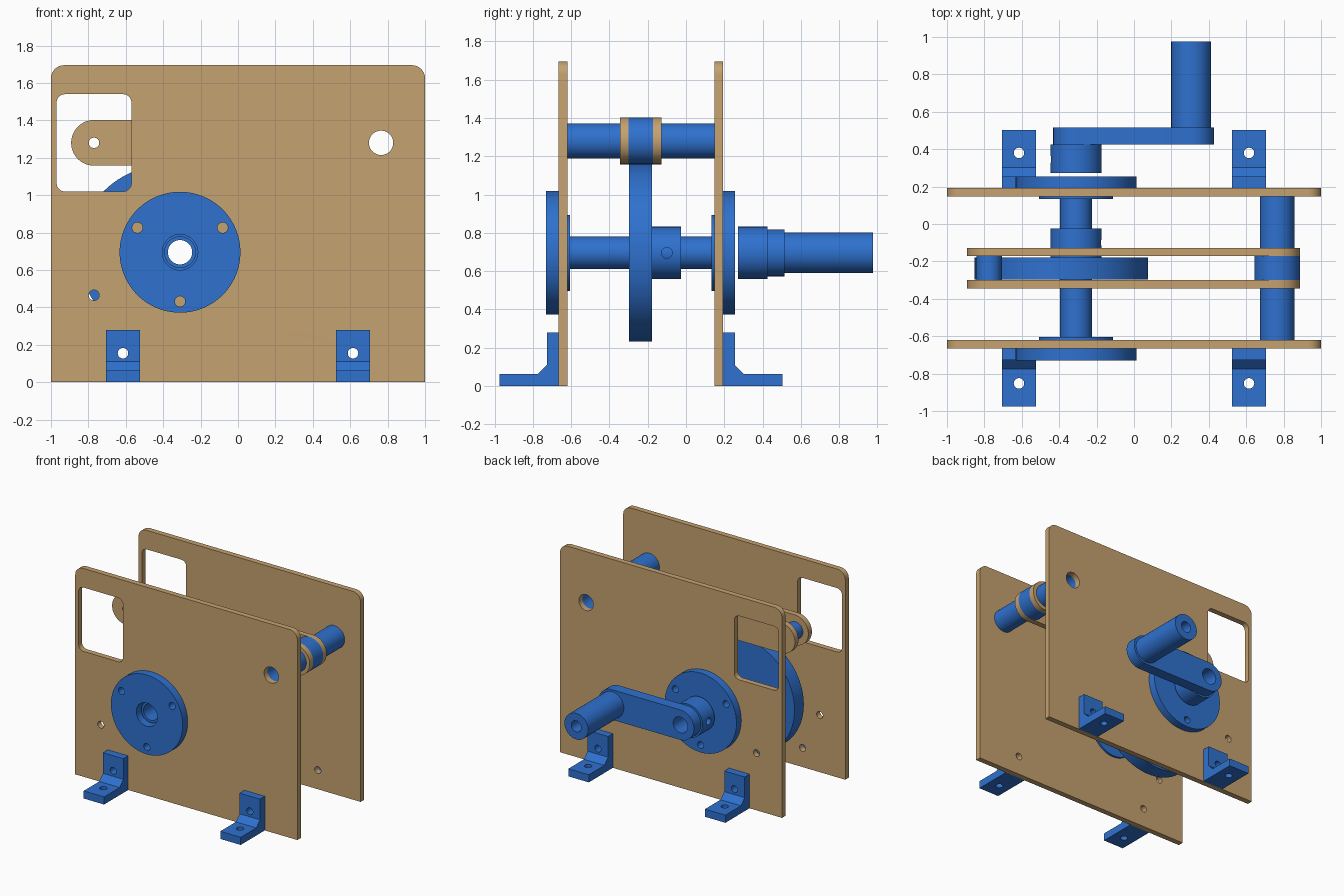
import bpy, bmesh, math
from mathutils import Matrix, Vector

if "Cube" in bpy.data.objects:
    bpy.data.objects.remove(bpy.data.objects["Cube"])


def material(name, rgb):
    m = bpy.data.materials.new(name)
    m.diffuse_color = (*rgb, 1)
    m.use_nodes = True
    m.node_tree.nodes["Principled BSDF"].inputs["Base Color"].default_value = m.diffuse_color
    return m


TAN = material("tan board", (0.56, 0.36, 0.16))
BLUE = material("blue plastic", (0.028, 0.165, 0.62))


def circle(x, z, r, n=64):
    return [(x + r * math.cos(2 * math.pi * i / n), z + r * math.sin(2 * math.pi * i / n)) for i in range(n)]


def slot(x0, x1, z, r, n=32):
    """Outline of a bar with round ends."""
    arc = [math.pi * i / n - math.pi / 2 for i in range(n + 1)]
    return ([(x1 + r * math.cos(a), z + r * math.sin(a)) for a in arc]
            + [(x0 - r * math.cos(a), z - r * math.sin(a)) for a in arc])


def rounded(x0, x1, z0, z1, top, bottom):
    """Rectangle with separate top and bottom corner radii."""
    pts = []
    for cx, cz, r, start in ((x1, z1, top, 0), (x0, z1, top, 1), (x0, z0, bottom, 2), (x1, z0, bottom, 3)):
        if r == 0:
            pts.append((cx, cz))
            continue
        ox = cx - r if cx == x1 else cx + r
        oz = cz - r if cz == z1 else cz + r
        for i in range(9):
            a = math.pi / 2 * (start + i / 8)
            pts.append((ox + r * math.cos(a), oz + r * math.sin(a)))
    return pts


def finish(obj):
    bm = bmesh.new()
    bm.from_mesh(obj.data)
    bmesh.ops.remove_doubles(bm, verts=bm.verts, dist=0.0002)
    bmesh.ops.recalc_face_normals(bm, faces=bm.faces)
    bm.to_mesh(obj.data)
    bm.free()
    bpy.ops.object.select_all(action='DESELECT')
    obj.select_set(True)
    bpy.context.view_layer.objects.active = obj
    bpy.ops.object.shade_smooth_by_angle(angle=math.radians(30))


def prism(name, loops, y0, y1, mat):
    """Extrude an (x, z) outline with holes from y0 to y1."""
    cu = bpy.data.curves.new(name, 'CURVE')
    cu.dimensions = '2D'
    cu.fill_mode = 'BOTH'
    cu.extrude = (y1 - y0) / 2
    for loop in loops:
        s = cu.splines.new('POLY')
        s.points.add(len(loop) - 1)
        for p, (x, z) in zip(s.points, loop):
            p.co = (x, z, 0, 1)
        s.use_cyclic_u = True
    obj = bpy.data.objects.new(name, cu)
    bpy.context.collection.objects.link(obj)
    bpy.ops.object.select_all(action='DESELECT')
    obj.select_set(True)
    bpy.context.view_layer.objects.active = obj
    bpy.ops.object.convert(target='MESH')
    obj = bpy.context.view_layer.objects.active
    obj.data.transform(Matrix.Translation((0, (y0 + y1) / 2, 0)) @ Matrix.Rotation(math.pi / 2, 4, 'X'))
    obj.data.materials.clear()
    obj.data.materials.append(mat)
    finish(obj)
    return obj


def drill(obj, loc, axis, r, length):
    """Cut a round hole along an axis."""
    rot = Vector((0, 0, 1)).rotation_difference(Vector(axis)).to_euler()
    bpy.ops.mesh.primitive_cylinder_add(vertices=32, radius=r, depth=length, location=loc, rotation=rot)
    cutter = bpy.context.object
    cutter.hide_render = True
    mod = obj.modifiers.new("hole", 'BOOLEAN')
    mod.operation = 'DIFFERENCE'
    mod.solver = 'EXACT'
    mod.object = cutter
    bpy.context.view_layer.objects.active = obj
    bpy.ops.object.modifier_apply(modifier=mod.name)
    bpy.data.objects.remove(cutter)
    finish(obj)


SX, SZ = -0.31, 0.695      # main shaft axis
PX, PZ = 0.765, 1.28       # arm pivot axis
BX = 0.615                 # bracket offset
BORE, PIN = 0.065, 0.028

# Two side boards
board = [rounded(-1, 1, 0, 1.695, 0.07, 0), rounded(-0.97, -0.57, 1.02, 1.54, 0.045, 0.045),
         circle(PX, PZ, BORE), circle(SX, SZ, 0.2), circle(-0.77, 0.465, PIN, 32),
         circle(-BX, 0.155, PIN, 32), circle(BX, 0.155, PIN, 32)]
prism("front_board", board, -0.665, -0.62, TAN)
prism("back_board", board, 0.148, 0.193, TAN)

# Bearing flanges with their inner bosses
screws = [circle(SX + 0.263 * math.cos(math.radians(a)), SZ + 0.263 * math.sin(math.radians(a)), PIN, 32)
          for a in (30, 150, 270)]
for side, flange, boss in (("front", (-0.73, -0.665), (-0.665, -0.605)), ("back", (0.193, 0.255), (0.133, 0.193))):
    prism(side + "_flange", [circle(SX, SZ, 0.323, 96), circle(SX, SZ, 0.095)] + screws, *flange, BLUE)
    prism(side + "_flange_boss", [circle(SX, SZ, 0.199), circle(SX, SZ, 0.095)], *boss, BLUE)

# Hollow shaft, eccentric wheel and its collar
prism("main_shaft", [circle(SX, SZ, 0.085), circle(SX, SZ, BORE)], -0.68, 0.21, BLUE)
prism("eccentric_wheel", [circle(-0.388, 0.695, 0.464, 128), circle(SX, SZ, 0.085)], -0.298, -0.178, BLUE)
collar = prism("wheel_collar", [circle(SX, SZ, 0.137), circle(SX, SZ, 0.085)], -0.178, -0.025, BLUE)
drill(collar, (SX + 0.13, -0.1, SZ), (1, 0, 0), PIN, 0.14)

# Crank
collar = prism("crank_collar", [circle(SX, SZ, 0.137), circle(SX, SZ, BORE)], 0.272, 0.425, BLUE)
drill(collar, (SX - 0.13, 0.345, SZ), (1, 0, 0), PIN, 0.16)
prism("crank_arm", [slot(SX, 0.307, SZ, 0.122), circle(SX, SZ, BORE), circle(0.305, SZ, 0.045, 32)],
      0.425, 0.515, BLUE)
prism("crank_handle", [circle(0.305, SZ, 0.106), circle(0.305, SZ, 0.045, 32)], 0.515, 0.976, BLUE)

# Swinging arm: two bars, roller and pivot
bar = [slot(-0.77, PX, PZ, 0.122), circle(PX, PZ, BORE), circle(-0.77, PZ, PIN, 32)]
prism("front_arm_bar", bar, -0.345, -0.3, TAN)
prism("back_arm_bar", bar, -0.172, -0.127, TAN)
prism("arm_roller", [circle(-0.775, PZ, 0.068), circle(-0.77, PZ, PIN, 32)], -0.3, -0.172, BLUE)
prism("pivot_hub", [circle(PX, PZ, 0.122), circle(PX, PZ, BORE)], -0.3, -0.172, BLUE)
for name, y0, y1 in (("front_pivot_spacer", -0.62, -0.345), ("back_pivot_spacer", -0.127, 0.148)):
    prism(name, [circle(PX, PZ, 0.092), circle(PX, PZ, BORE)], y0, y1, BLUE)

# Four angle brackets: side profile as (distance from board, height)
profile = [(0, 0), (0.31, 0), (0.31, 0.062), (0.11, 0.062), (0.062, 0.11), (0.062, 0.278), (0, 0.278)]
for side, y, d in (("front", -0.665, -1), ("back", 0.193, 1)):
    for label, cx in (("left", -BX), ("right", BX)):
        bm = bmesh.new()
        face = bm.faces.new([bm.verts.new((cx - 0.092, y + d * p, z)) for p, z in profile])
        ext = bmesh.ops.extrude_face_region(bm, geom=[face])
        bmesh.ops.translate(bm, vec=(0.184, 0, 0), verts=[v for v in ext['geom'] if isinstance(v, bmesh.types.BMVert)])
        bmesh.ops.recalc_face_normals(bm, faces=bm.faces)
        name = f"{side}_{label}_bracket"
        me = bpy.data.meshes.new(name)
        bm.to_mesh(me)
        bm.free()
        me.materials.append(BLUE)
        obj = bpy.data.objects.new(name, me)
        bpy.context.collection.objects.link(obj)
        drill(obj, (cx, y + d * 0.03, 0.155), (0, 1, 0), PIN, 0.2)
        drill(obj, (cx, y + d * 0.187, 0.03), (0, 0, 1), PIN, 0.2)
